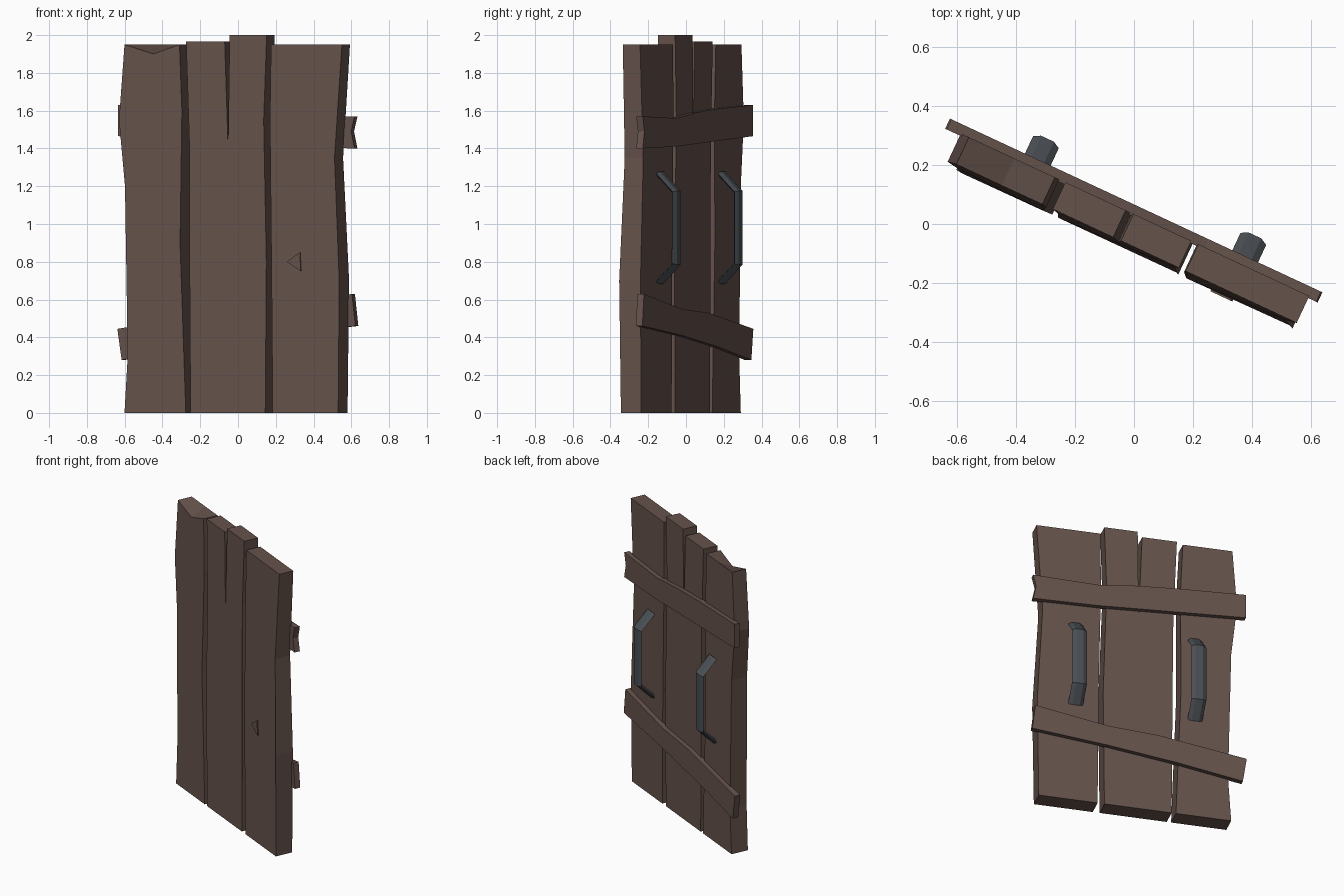
import bpy, bmesh, math
from mathutils import Vector

if "Cube" in bpy.data.objects:
    bpy.data.objects.remove(bpy.data.objects["Cube"])

ANG = math.radians(25)
C, S = math.cos(ANG), math.sin(ANG)


def P(u, n, z):
    """Door frame (along, towards back, up) to world."""
    return Vector((u * C + n * S, -u * S + n * C, z))


def material(name, col):
    m = bpy.data.materials.new(name)
    m.diffuse_color = (*col, 1)
    m.use_nodes = True
    m.node_tree.nodes["Principled BSDF"].inputs["Base Color"].default_value = m.diffuse_color
    return m


WOOD = material("dark_wood", (0.13, 0.085, 0.071))
IRON = material("grey_iron", (0.068, 0.078, 0.088))


def make(name, verts, faces, mat):
    bm = bmesh.new()
    vs = [bm.verts.new(v) for v in verts]
    for f in faces:
        bm.faces.new([vs[i] for i in f])
    bmesh.ops.recalc_face_normals(bm, faces=bm.faces)
    me = bpy.data.meshes.new(name)
    bm.to_mesh(me)
    bm.free()
    me.materials.append(mat)
    ob = bpy.data.objects.new(name, me)
    bpy.context.collection.objects.link(ob)
    return ob


def front_n(z):
    """Slightly uneven front surface of the planks."""
    pts = [(0, -.088), (.7, -.094), (1.35, -.078), (2, -.07)]
    for (z0, a), (z1, b) in zip(pts, pts[1:]):
        if z <= z1:
            return a + (b - a) * (z - z0) / (z1 - z0)
    return pts[-1][1]


def slab(name, outline, front, back, drop=None):
    """Extrude a (u, z) outline; drop lowers the front of one point."""
    k = len(outline)
    verts = []
    for i, (u, z) in enumerate(outline):
        zf = z - (drop[1] if drop and drop[0] == i else 0)
        verts.append(P(u, front(zf), zf))
    verts += [P(u, back, z) for u, z in outline]
    faces = [list(range(k)), list(range(2 * k - 1, k - 1, -1))]
    faces += [[i, (i + 1) % k, k + (i + 1) % k, k + i] for i in range(k)]
    return make(name, verts, faces, WOOD)


# Planks: left one has a chipped front top edge, middle one is split at the top
slab("left_plank", [(-.622, 0), (-.264, 0), (-.297, .9), (-.293, 1.6), (-.309, 1.95),
                    (-.46, 1.95), (-.63, 1.95), (-.66, 1.55), (-.622, 1.2), (-.602, .3)],
     front_n, .03, drop=(5, .05))
slab("middle_plank", [(-.236, 0), (.2, 0), (.208, .8), (.185, 1.55), (.2, 2), (-.016, 2),
                      (-.022, 1.4), (-.045, 1.965), (-.27, 1.965), (-.247, 1.4), (-.242, .9)],
     front_n, .03)
slab("right_plank", [(.244, 0), (.626, 0), (.635, .7), (.6, 1.35), (.64, 1.95),
                     (.226, 1.95), (.222, 1.55), (.238, .8)], front_n, .03)

# Small triangular scar on the right plank
slab("plank_scar", [(.33, .8), (.412, .75), (.406, .85)], lambda z: -.097, -.09)

# Battens across the back
slab("upper_batten", [(-.71, 1.465), (-.27, 1.44), (.25, 1.41), (.67, 1.4), (.65, 1.49),
                      (.67, 1.57), (.25, 1.56), (0, 1.59), (-.27, 1.61), (-.71, 1.63)],
     lambda z: .022, .06)
slab("lower_batten", [(-.69, .28), (-.27, .35), (.18, .41), (.675, .46),
                      (.655, .63), (.18, .55), (-.15, .53), (-.715, .445)],
     lambda z: .022, .06)

# Handles: flattened six-sided tube swept along a bracket path
PATH = [(.028, 1.268), (.125, 1.17), (.125, .79), (.028, .692)]
MITRE = [(.707, .707), (.924, .383), (.924, -.383), (.707, -.707)]
for side, u0 in (("left", -.387), ("right", .387)):
    verts, faces = [], []
    for (n, z), (dn, dz) in zip(PATH, MITRE):
        for k in range(6):
            a = k * math.pi / 3
            r = .016 * math.sin(a)
            verts.append(P(u0 + .048 * math.cos(a), n + dn * r, z + dz * r))
    for j in range(3):
        for k in range(6):
            a, b = j * 6 + k, j * 6 + (k + 1) % 6
            faces.append([a, b, b + 6, a + 6])
    faces += [list(range(6)), list(range(18, 24))]
    make(side + "_handle", verts, faces, IRON)
